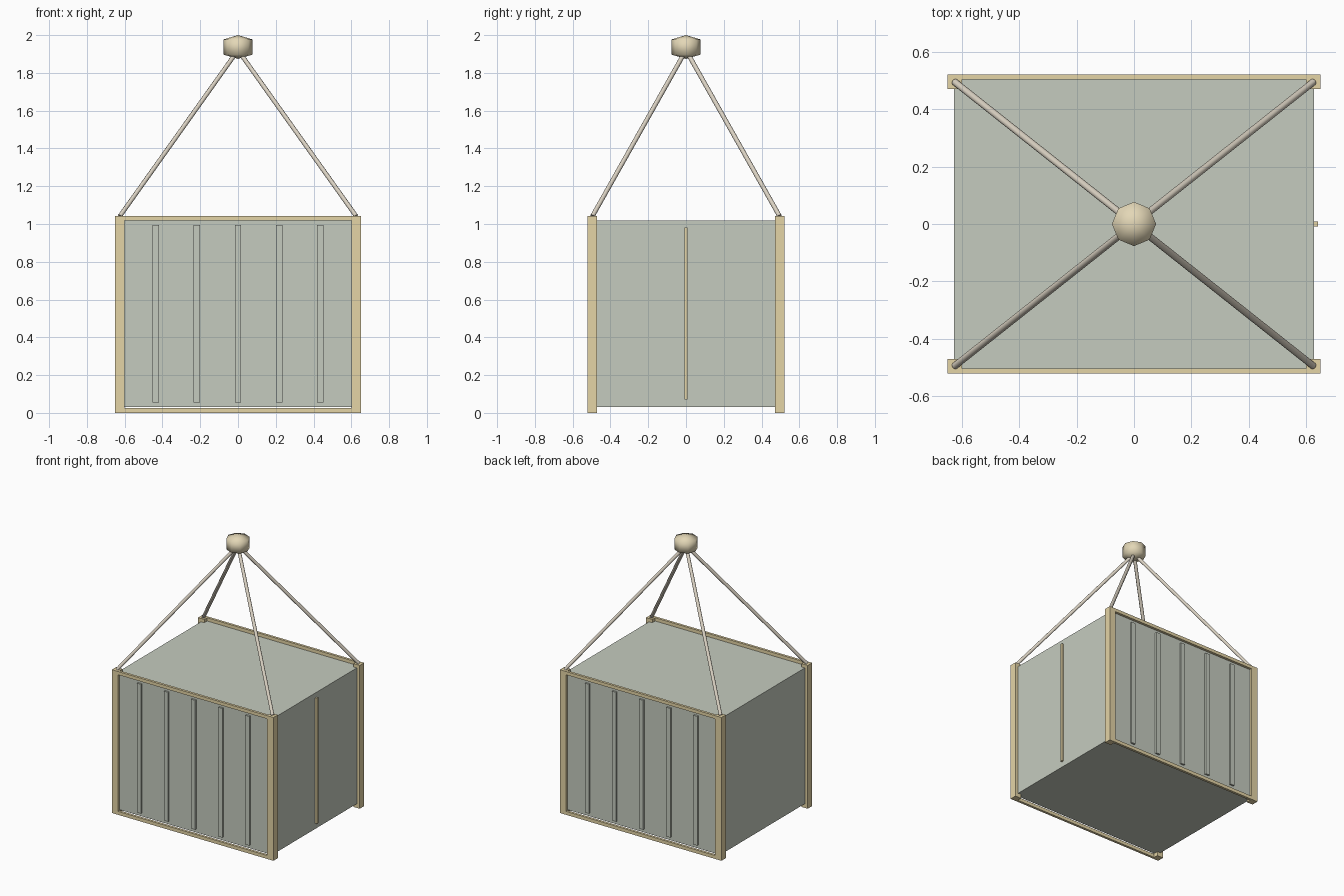
import bpy, bmesh, math
from mathutils import Vector

if "Cube" in bpy.data.objects:
    bpy.data.objects.remove(bpy.data.objects["Cube"])


def material(name, rgb):
    m = bpy.data.materials.new(name)
    m.diffuse_color = (*rgb, 1)
    m.use_nodes = True
    m.node_tree.nodes["Principled BSDF"].inputs["Base Color"].default_value = m.diffuse_color
    return m


GREEN = material("panel_green", (0.56, 0.60, 0.52))
GOLD = material("frame_ochre", (0.78, 0.66, 0.38))
ROPE = material("cable_tan", (0.70, 0.64, 0.54))
KNOB = material("hub_tan", (0.77, 0.68, 0.47))


def finish(name, bm, mat, smooth=False):
    bmesh.ops.recalc_face_normals(bm, faces=bm.faces)
    me = bpy.data.meshes.new(name)
    bm.to_mesh(me)
    bm.free()
    for p in me.polygons:
        p.use_smooth = smooth
    me.materials.append(mat)
    ob = bpy.data.objects.new(name, me)
    bpy.context.collection.objects.link(ob)
    return ob


def box(name, x, y, z, mat):
    """Box from (min, max) pairs."""
    bm = bmesh.new()
    bmesh.ops.create_cube(bm, size=1)
    for v in bm.verts:
        v.co = [r[0] if c < 0 else r[1] for c, r in zip(v.co, (x, y, z))]
    return finish(name, bm, mat)


def cable(name, a, b, radius, mat):
    a, b = Vector(a), Vector(b)
    d = b - a
    bm = bmesh.new()
    bmesh.ops.create_cone(bm, cap_ends=True, segments=8, radius1=radius,
                          radius2=radius, depth=d.length)
    rot = d.to_track_quat('Z', 'Y')
    for v in bm.verts:
        v.co = rot @ v.co + (a + b) / 2
    ob = finish(name, bm, mat)
    # smooth sides, flat end caps
    for p in ob.data.polygons:
        p.use_smooth = len(p.vertices) == 4


def side_range(s, inner, outer):
    return tuple(sorted((s * inner, s * outer)))


# Container body
box("container_body", (-0.627, 0.627), (-0.503, 0.503), (0.03, 1.018), GREEN)

for side, s in (("front", -1), ("back", 1)):
    # Corner posts with a lifting cable from each
    for end, e in (("left", -1), ("right", 1)):
        box(f"{side}_{end}_post", side_range(e, 0.60, 0.65),
            side_range(s, 0.47, 0.521), (0, 1.042), GOLD)
        cable(f"{side}_{end}_cable", (e * 0.625, s * 0.495, 1.042),
              (0, 0, 1.92), 0.012, ROPE)
    # Top and bottom rails
    box(f"{side}_top_rail", (-0.60, 0.60), side_range(s, 0.503, 0.521),
        (1.018, 1.042), GOLD)
    box(f"{side}_bottom_rail", (-0.60, 0.60), side_range(s, 0.503, 0.521),
        (0, 0.025), GOLD)
    # Vertical ribs
    for i in range(5):
        x = (i - 2) * 0.218
        box(f"{side}_rib_{i + 1}", (x - 0.017, x + 0.017),
            side_range(s, 0.50, 0.516), (0.055, 0.995), GREEN)

# Door seam bar on the right end
box("door_bar", (0.62, 0.642), (-0.008, 0.008), (0.07, 0.982), GOLD)

# Eight-sided lifting hub
bm = bmesh.new()
rings = []
for z in (1.897, 1.977):
    rings.append([bm.verts.new((0.077 * math.cos(k * math.pi / 4),
                                0.077 * math.sin(k * math.pi / 4), z))
                  for k in range(8)])
low, high = bm.verts.new((0, 0, 1.874)), bm.verts.new((0, 0, 2.0))
for k in range(8):
    n = (k + 1) % 8
    bm.faces.new((rings[0][k], rings[0][n], rings[1][n], rings[1][k]))
    bm.faces.new((rings[1][k], rings[1][n], high))
    bm.faces.new((rings[0][n], rings[0][k], low))
finish("lifting_hub", bm, KNOB, smooth=True)
